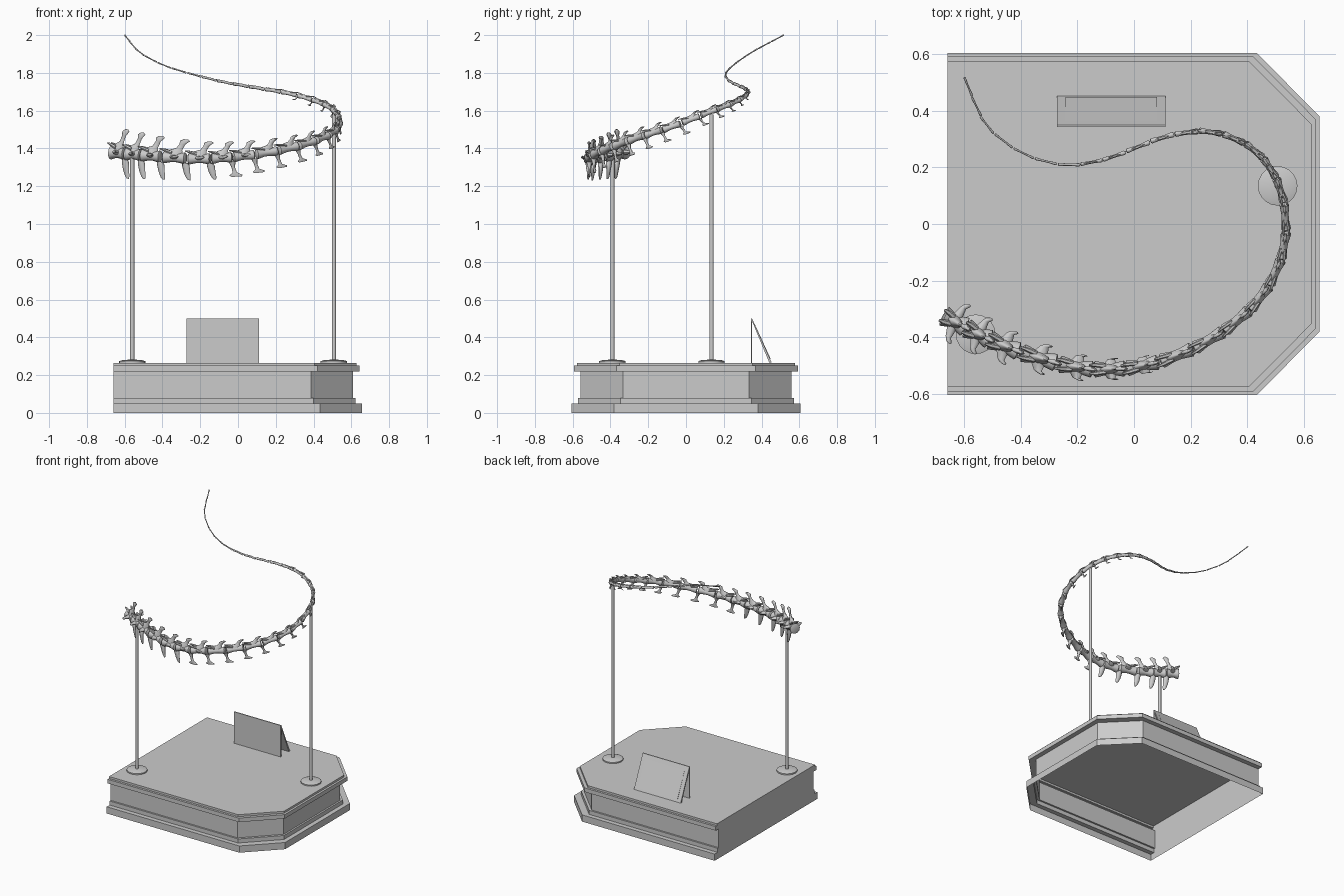
import bpy, bmesh, math
from mathutils import Vector, Matrix

if "Cube" in bpy.data.objects:
    bpy.data.objects.remove(bpy.data.objects["Cube"])

grey = bpy.data.materials.new("museum grey")
grey.diffuse_color = (0.6, 0.6, 0.6, 1)
grey.use_nodes = True
grey.node_tree.nodes["Principled BSDF"].inputs["Base Color"].default_value = grey.diffuse_color


def finish(bm, name, smooth=None):
    bmesh.ops.recalc_face_normals(bm, faces=bm.faces)
    me = bpy.data.meshes.new(name)
    bm.to_mesh(me)
    bm.free()
    me.materials.append(grey)
    ob = bpy.data.objects.new(name, me)
    bpy.context.collection.objects.link(ob)
    if smooth:
        bpy.ops.object.select_all(action='DESELECT')
        ob.select_set(True)
        bpy.context.view_layer.objects.active = ob
        bpy.ops.object.shade_smooth_by_angle(angle=math.radians(smooth))
    return ob


def loft(bm, rings):
    """Skin a list of vertex loops and cap both ends."""
    loops = [[bm.verts.new(p) for p in r] for r in rings]
    n = len(loops[0])
    for a, b in zip(loops, loops[1:]):
        for k in range(n):
            bm.faces.new((a[k], a[(k + 1) % n], b[(k + 1) % n], b[k]))
    bm.faces.new(loops[0][::-1])
    bm.faces.new(loops[-1])


def oval(c, e1, e2, n=8):
    return [Vector(c) + Vector(e1) * math.cos(2 * math.pi * k / n)
            + Vector(e2) * math.sin(2 * math.pi * k / n) for k in range(n)]


# --- Plinth: hollow stepped moulding, chamfered right corners, flush left end
def outline(z, d):
    half = [(-.66, .605 - d), (.434 - d, .605 - d), (.656 - d, .381 - d)]
    return [(x, -y, z) for x, y in half] + [(x, y, z) for x, y in half[::-1]]


steps = [(0, 0), (.05, 0), (.05, .034), (.08, .034), (.08, .047),
         (.22, .047), (.22, .012), (.25, .012), (.25, .028), (.265, .028)]
bm = bmesh.new()
loops = [[bm.verts.new(p) for p in outline(z, d)] for z, d in steps]
for a, b in zip(loops, loops[1:]):
    for k in range(5):
        bm.faces.new((a[k], a[k + 1], b[k + 1], b[k]))
bm.faces.new(loops[-1])
bm.faces.new([r[0] for r in loops] + [r[5] for r in loops[::-1]])
finish(bm, "plinth")


# --- Support poles with low round feet
def pole(name, x, y, top):
    bm = bmesh.new()
    prof = [(.265, .07), (.274, .07), (.28, .05), (.282, .011), (top, .011)]
    loft(bm, [oval((x, y, z), (r, 0, 0), (0, r, 0), 20) for z, r in prof])
    finish(bm, name, 30)


pole("front_pole", -.56, -.39, 1.36)
pole("side_pole", .508, .135, 1.58)


# --- Tent sign: upright face, leaning back leg and its inset panel
def board(name, x0, x1, section):
    bm = bmesh.new()
    loft(bm, [[(x, y, z) for y, z in section] for x in (x0, x1)])
    finish(bm, name)


board("sign_face", -.273, .112, [(.343, .265), (.35, .265), (.35, .5), (.343, .5)])
board("sign_leg", -.273, .112, [(.35, .5), (.35, .485), (.44, .268), (.453, .268)])
board("sign_leg_panel", -.243, .082, [(.364, .47), (.361, .468), (.436, .287), (.449, .285)])

# --- Tail path: every second vertebra is listed, the rest are interpolated
path = [Vector(p) for p in (
    (-.635, -.345, 1.375), (-.46, -.43, 1.36), (-.205, -.505, 1.345),
    (.03, -.5, 1.36), (.265, -.41, 1.4), (.445, -.26, 1.455),
    (.53, -.075, 1.515), (.517, .12, 1.59), (.425, .26, 1.645),
    (.27, .325, 1.69), (.1, .305, 1.72), (-.07, .24, 1.75),
    (-.23, .21, 1.79), (-.39, .25, 1.84), (-.52, .35, 1.91), (-.586, .485, 1.983))]
ext = [2 * path[0] - path[1]] + path + [2 * path[-1] - path[-2]]
centres = []
for k in range(1, len(path)):
    a, b, c, d = ext[k - 1:k + 3]
    centres += [b, (9 * (b + c) - a - d) / 16]
centres.append(path[-1])
N = len(centres)


def limb(bm, pts, across='z'):
    """Tapered bone: points (t, s, u, half length, half width)."""
    axis2 = {'z': (0, 1, 0), 'y': (0, 0, 1)}[across]
    loft(bm, [oval((t, s, u), (rl, 0, 0), Vector(axis2) * rw)
              for t, s, u, rl, rw in pts])


# --- Vertebrae: local x runs to the tail tip, y sideways, z up
for i, c in enumerate(centres):
    prev, nxt = centres[max(i - 1, 0)], centres[min(i + 1, N - 1)]
    t = (nxt - prev).normalized()
    span = (nxt - prev).length / (2 if 0 < i < N - 1 else 1)
    s = Vector((0, 0, 1)).cross(t).normalized()
    u = t.cross(s)
    M = Matrix((t, s, u)).transposed().to_4x4()
    M.translation = c
    L = span * .95
    R = max(.0045, .037 * (1 - i / 34) ** 1.5)
    bm = bmesh.new()

    # spool-shaped body
    loft(bm, [oval((f * L, 0, 0), (0, R * g, 0), (0, 0, R * g), 12) for f, g in
              ((-.5, .75), (-.46, 1), (-.36, .93), (-.12, .72), (.12, .72),
               (.36, .9), (.46, .97), (.5, .75))])

    # neural spine, swept back with a club tip
    h = .125 * (1 - i / 30) ** 2.4
    if i < 24:
        low = min(1, i / 10)
        limb(bm, [(-.02 * L, 0, .4 * R, .36 * L, .6 * R),
                  (.05 * L, 0, R + .1 * h, .27 * L, .35 * R),
                  (.2 * L, 0, R + .3 * (h - R), .15 * L, .2 * R),
                  (.32 * L, 0, R + .65 * (h - R), .13 * L, .18 * R),
                  (.42 * L, 0, max(h, R) * .95, (.24 - .06 * low) * L, .3 * R),
                  (.46 * L, 0, max(h, R) * 1.04, .1 * L, .15 * R)])

    for side in (-1, 1):
        # side wings
        w = .078 * (1 - i / 10)
        if w > R * .9:
            limb(bm, [(0, side * R * .4, .1 * R, .22 * L, .4 * R),
                      (.06 * L, side * (R + w) / 2, .15 * R, .12 * L, .22 * R),
                      (.16 * L, side * w * .92, .25 * R, .13 * L, .2 * R),
                      (.2 * L, side * w, .28 * R, .05 * L, .1 * R)], 'y')
        # forward joint prongs
        if i < 20:
            loft(bm, [oval((x * L, side * y * R, z * R), (0, r * R, 0), (0, 0, r * R), 6)
                      for x, y, z, r in ((-.1, .35, .8, .3), (-.4, .5, 1.15, .25),
                                         (-.62, .55, 1.35, .12))])
    bm.transform(M)
    finish(bm, f"vertebra_{i + 1:02d}", 50)

    # chevron bone hanging under the joint behind each vertebra
    if i < 18:
        drop = .13 * (1 - i / 20) ** .8
        bm = bmesh.new()
        x = .48 * L
        if i < 5:
            limb(bm, [(x, 0, -.75 * R, .016, .018), (x + .004, 0, -1.15 * R, .021, .016),
                      (x + .012, 0, -.65 * drop, .018, .009),
                      (x + .022, 0, -.9 * drop, .013, .006),
                      (x + .027, 0, -drop, .006, .004)])
        else:
            k = drop / .1
            limb(bm, [(x, 0, -.75 * R, .018 * k, .016 * k),
                      (x + .004, 0, -.5 * drop, .009 * k, .008 * k),
                      (x + .01, 0, -.78 * drop, .011 * k, .007 * k),
                      (x + .016, 0, -.92 * drop, .034 * k, .006 * k),
                      (x + .02, 0, -drop, .026 * k, .004 * k)])
        bm.transform(M)
        finish(bm, f"chevron_{i + 1:02d}", 50)
